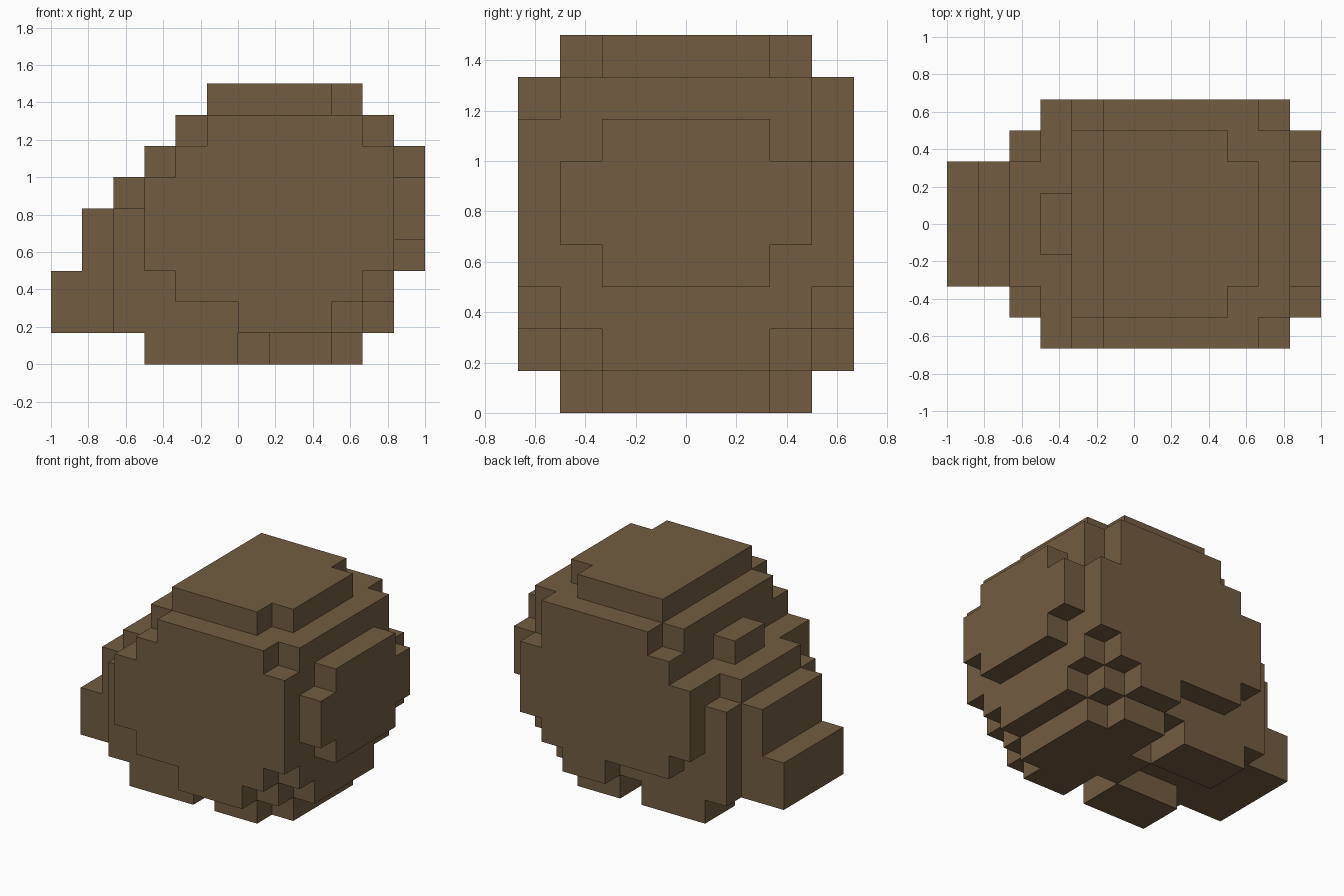
import bpy
import bmesh
from mathutils import Vector

cube = bpy.data.objects.get("Cube")
if cube:
    bpy.data.objects.remove(cube, do_unlink=True)

UNIT = 1 / 6  # edge of one block


def make_material(name, color):
    mat = bpy.data.materials.new(name)
    mat.use_nodes = True
    mat.diffuse_color = color
    bsdf = mat.node_tree.nodes["Principled BSDF"]
    bsdf.inputs["Base Color"].default_value = color
    bsdf.inputs["Roughness"].default_value = 0.9
    return mat


brown = make_material("earth brown", (0.17, 0.107, 0.052, 1))


def box(x0, x1, y0, y1, z0, z1):
    return {(x, y, z) for x in range(x0, x1) for y in range(y0, y1) for z in range(z0, z1)}


def mid(x0, x1, half, z0, z1):
    """Box centred across the depth."""
    return box(x0, x1, -half, half, z0, z1)


def rows(y, spans):
    """One-block-thick plate built from (x0, x1, z0, z1) spans."""
    return set().union(*(box(x0, x1, y, y + 1, z0, z1) for x0, x1, z0, z1 in spans))


# Shared outline of the two side plates
plate = [(-2, 4, 2, 3), (-3, 5, 3, 6), (-2, 4, 6, 7), (-1, 4, 7, 8)]

parts = {
    # rounded core
    "body": mid(-3, 4, 3, 1, 2) | mid(4, 5, 2, 1, 2) | mid(-3, 5, 3, 2, 6)
            | mid(-2, 5, 3, 6, 8),
    "front_plate": rows(-4, plate + [(0, 3, 1, 2), (4, 5, 6, 7)]),
    "back_plate": rows(3, plate + [(1, 3, 1, 2)]),
    "crown": mid(-1, 3, 3, 8, 9) | mid(3, 4, 2, 8, 9),
    "end_plate": mid(5, 6, 2, 3, 7) | mid(5, 6, 3, 4, 6),
    # stepped slope on the other end
    "shoulder": mid(-4, -3, 3, 1, 5) | mid(-4, -3, 2, 5, 6),
    "slope_bump": mid(-3, -2, 1, 6, 7),
    "step": mid(-5, -4, 2, 1, 5),
    "low_step": mid(-6, -5, 2, 1, 3),
    # underside
    "broad_foot": mid(1, 3, 3, 0, 1) | mid(3, 4, 2, 0, 1),
    "foot_bridge": mid(0, 1, 1, 0, 1),
    "front_foot": box(-3, 0, -3, -1, 0, 1),
    "back_foot": box(-3, 0, 1, 3, 0, 1),
}
# the shoulder fills the top of the core only where it is wide enough
solid = set().union(*parts.values())


def build(name, cells):
    """Make the outer skin of a part, leaving out faces buried in its neighbours."""
    bm = bmesh.new()
    for cell in sorted(cells):
        for axis in range(3):
            for sign in (-1, 1):
                near = list(cell)
                near[axis] += sign
                if tuple(near) in solid:
                    continue
                n = Vector((0, 0, 0))
                n[axis] = sign / 2
                u = Vector((0, 0, 0))
                u[(axis + 1) % 3] = 0.5
                v = n.cross(u) * 2
                c = Vector(cell) + Vector((0.5, 0.5, 0.5)) + n
                corners = (c - u - v, c + u - v, c + u + v, c - u + v)
                bm.faces.new([bm.verts.new(p * UNIT) for p in corners])
    bmesh.ops.remove_doubles(bm, verts=bm.verts, dist=0.001)
    bmesh.ops.dissolve_limit(bm, angle_limit=0.01, verts=bm.verts, edges=bm.edges)
    mesh = bpy.data.meshes.new(name)
    bm.to_mesh(mesh)
    bm.free()
    mesh.materials.append(brown)
    bpy.context.collection.objects.link(bpy.data.objects.new(name, mesh))


for name, cells in parts.items():
    build(name, cells)
